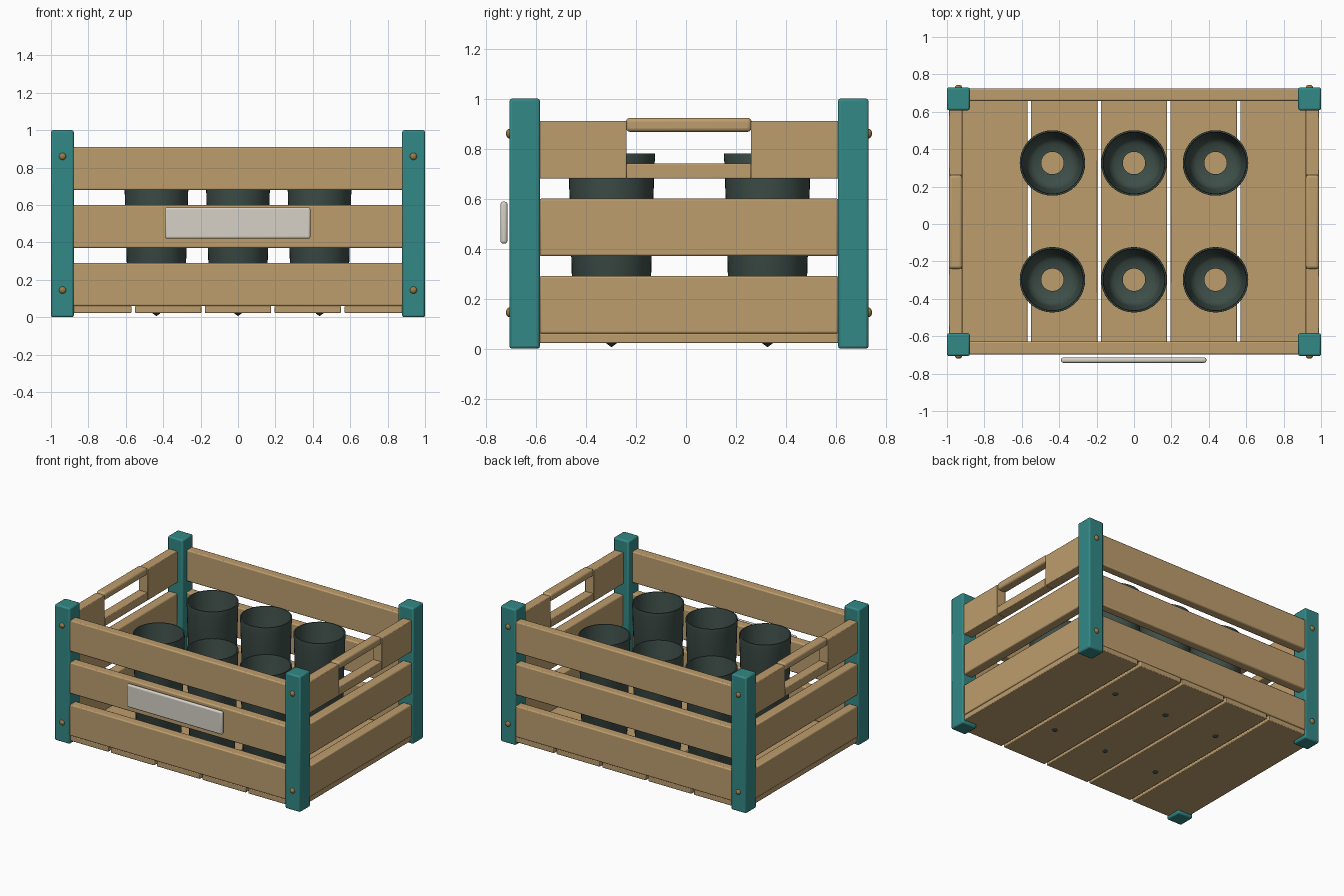
import bpy, bmesh, math
from mathutils import Matrix

if "Cube" in bpy.data.objects:
    bpy.data.objects.remove(bpy.data.objects["Cube"])

CY = 0.012  # crate centre in y (the sign sticks out at the front)


def material(name, rgb):
    m = bpy.data.materials.new(name)
    m.diffuse_color = (*rgb, 1)
    m.use_nodes = True
    m.node_tree.nodes["Principled BSDF"].inputs["Base Color"].default_value = m.diffuse_color
    return m


WOOD = material("wood", (0.51, 0.34, 0.155))
TEAL = material("teal_paint", (0.032, 0.25, 0.24))
POT = material("dark_pot", (0.048, 0.076, 0.065))
CREAM = material("cream", (0.67, 0.64, 0.57))
BRASS = material("brass", (0.32, 0.2, 0.06))


def finish(name, bm, mat):
    me = bpy.data.meshes.new(name)
    bmesh.ops.recalc_face_normals(bm, faces=bm.faces)
    bm.to_mesh(me)
    bm.free()
    me.materials.append(mat)
    ob = bpy.data.objects.new(name, me)
    bpy.context.collection.objects.link(ob)
    return ob


def box(name, x, y, z, mat, bevel=0.008, segments=2):
    """Bevelled box from (min, max) ranges."""
    bm = bmesh.new()
    bmesh.ops.create_cube(bm, size=1)
    for v in bm.verts:
        v.co = [r[0] if c < 0 else r[1] for c, r in zip(v.co, (x, y, z))]
    ob = finish(name, bm, mat)
    mod = ob.modifiers.new("bevel", "BEVEL")
    mod.width = bevel
    mod.segments = segments
    return ob


def lathe(name, profile, mat, loc, closed=False, rot=0, steps=40):
    """Spin an (r, z) profile round z, then tilt about x and place it."""
    bm = bmesh.new()
    vs = [bm.verts.new((r, 0, z)) for r, z in profile]
    es = [bm.edges.new(p) for p in zip(vs, vs[1:])]
    if closed:
        es.append(bm.edges.new((vs[-1], vs[0])))
    bmesh.ops.spin(bm, geom=vs + es, cent=(0, 0, 0), axis=(0, 0, 1),
                   angle=math.tau, steps=steps)
    bmesh.ops.remove_doubles(bm, verts=bm.verts, dist=1e-5)
    ob = finish(name, bm, mat)
    ob.data.transform(Matrix.Rotation(rot, 4, "X"))
    ob.location = loc
    return ob


def side_range(s, a, b):
    return tuple(sorted((s * a, s * b)))


LEVELS = [(0.06, 0.29), (0.37, 0.60), (0.68, 0.91)]
INNER_Y = (-0.586, 0.61)
HANDLE_Y = (-0.238, 0.26)

# corner posts and their screws
head = [(0, 0.013), (0.008, 0.012), (0.015, 0.008), (0.019, 0.002), (0.019, -0.004), (0, -0.004)]
for sx in (-1, 1):
    for end, ys in (("front", (-0.706, -0.584)), ("back", (0.608, 0.73))):
        side = "left" if sx < 0 else "right"
        box(f"{end}_{side}_post", side_range(sx, 0.878, 1.0), ys, (0, 1), TEAL, 0.01)
        front = end == "front"
        for z in (0.145, 0.86):
            y = ys[0] - 0.001 if front else ys[1] + 0.001
            lathe(f"{end}_{side}_screw", head, BRASS, (sx * 0.938, y, z),
                  rot=math.pi / 2 if front else -math.pi / 2, steps=16)

# long slats, front and back
for z in LEVELS:
    box("front_slat", (-0.885, 0.885), (-0.698, -0.629), z, WOOD)
    box("back_slat", (-0.885, 0.885), (0.658, 0.725), z, WOOD)

# side slats, with a hand opening in the top row
for sx in (-1, 1):
    x = side_range(sx, 0.918, 0.99)
    for z in LEVELS[:2]:
        box("side_slat", x, INNER_Y, z, WOOD)
    z0, z1 = LEVELS[2]
    box("handle_front_block", x, (INNER_Y[0], HANDLE_Y[0]), (z0, z1), WOOD, 0.004)
    box("handle_back_block", x, (HANDLE_Y[1], INNER_Y[1]), (z0, z1), WOOD, 0.004)
    box("handle_lower_strip", x, HANDLE_Y, (z0, 0.74), WOOD, 0.004)
    box("handle_grip", x, (HANDLE_Y[0] - 0.002, HANDLE_Y[1] + 0.002),
        (0.867, 0.923), WOOD, 0.016, 4)

# floor planks
for a, b in ((-0.985, -0.57), (-0.55, -0.196), (-0.177, 0.177), (0.196, 0.55), (0.57, 0.985)):
    box("floor_plank", (a, b), (-0.696, 0.722), (0.022, 0.061), WOOD, 0.005)

# flower pots with a drain hole, and the small points under the floor
pot = [(0.06, 0.062), (0.148, 0.062), (0.152, 0.068), (0.172, 0.74), (0.175, 0.765),
       (0.174, 0.78), (0.166, 0.78), (0.163, 0.765), (0.142, 0.14), (0.130, 0.105),
       (0.105, 0.085), (0.06, 0.078)]
for x in (-0.436, 0, 0.436):
    for y in (-0.298, 0.326):
        lathe("flower_pot", pot, POT, (x, y, 0), closed=True)
        lathe("pot_fixing_point", [(0, 0.03), (0.02, 0.03), (0.02, 0.02), (0, 0.006)],
              POT, (x, y, 0), steps=12)

# blank name plate
box("name_plate", (-0.39, 0.387), (-0.742, -0.714), (0.42, 0.588), CREAM, 0.011, 3)

# smooth the rounded parts, keep the corners crisp
for ob in bpy.context.scene.objects:
    ob.select_set(True)
    bpy.context.view_layer.objects.active = ob
bpy.ops.object.shade_smooth_by_angle(angle=math.radians(35))
